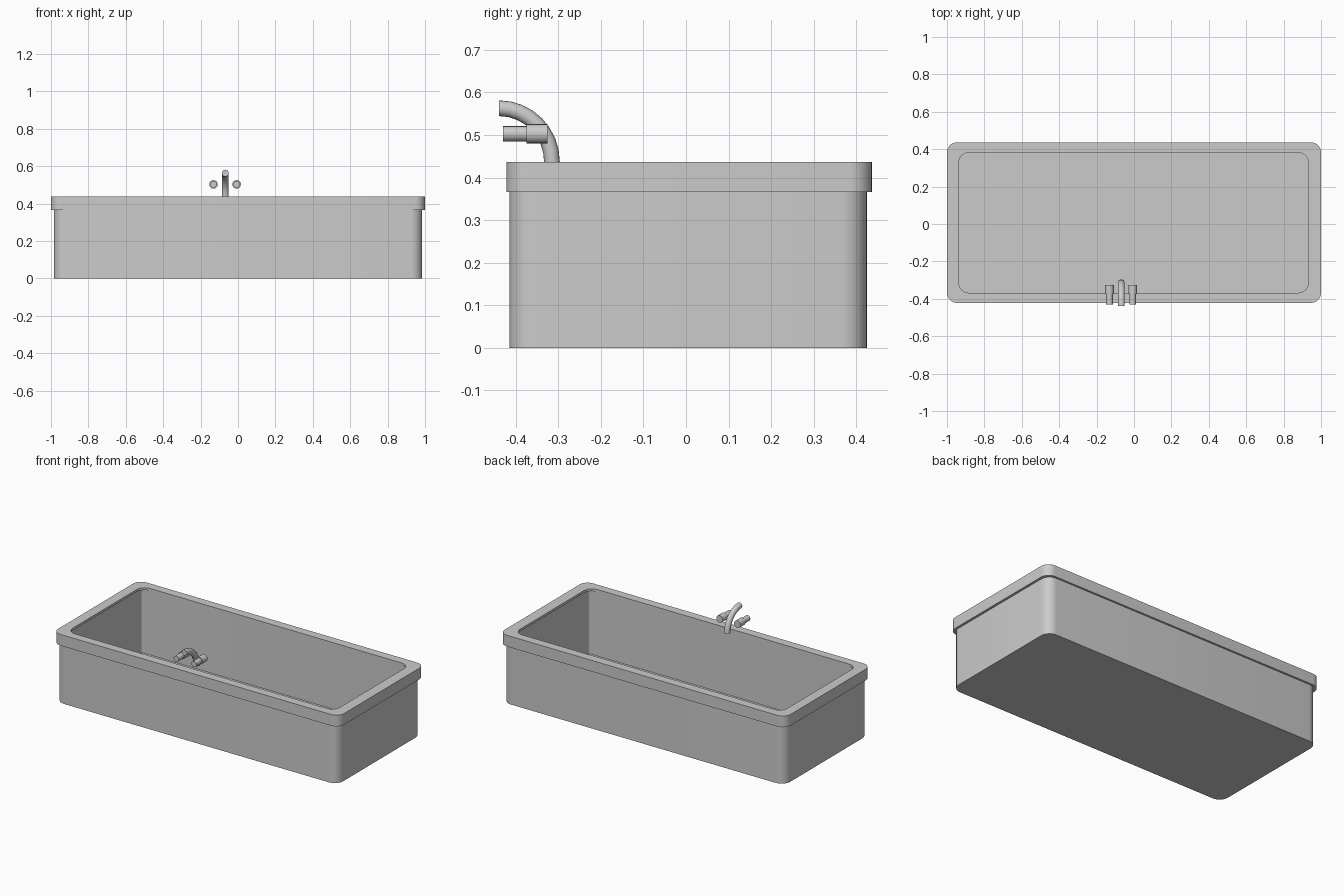
import bpy, bmesh, math

if "Cube" in bpy.data.objects:
    bpy.data.objects.remove(bpy.data.objects["Cube"])

SEG = 8  # segments per rounded corner


def ring(x0, x1, y0, y1, r, z):
    """Rounded rectangle outline at height z."""
    pts = []
    corners = [(x1 - r, y1 - r), (x0 + r, y1 - r), (x0 + r, y0 + r), (x1 - r, y0 + r)]
    for k, (cx, cy) in enumerate(corners):
        for i in range(SEG + 1):
            a = math.pi / 2 * (k + i / SEG)
            pts.append((cx + r * math.cos(a), cy + r * math.sin(a), z))
    return pts


def loft(name, rings):
    """Skin a stack of rings and cap both ends."""
    bm = bmesh.new()
    loops = [[bm.verts.new(p) for p in r] for r in rings]
    n = len(loops[0])
    for a, b in zip(loops, loops[1:]):
        for i in range(n):
            j = (i + 1) % n
            bm.faces.new((a[i], a[j], b[j], b[i]))
    bm.faces.new(loops[0][::-1])
    bm.faces.new(loops[-1])
    bmesh.ops.recalc_face_normals(bm, faces=bm.faces)
    me = bpy.data.meshes.new(name)
    bm.to_mesh(me)
    bm.free()
    ob = bpy.data.objects.new(name, me)
    bpy.context.collection.objects.link(ob)
    bpy.ops.object.select_all(action='DESELECT')
    ob.select_set(True)
    bpy.context.view_layer.objects.active = ob
    bpy.ops.object.shade_smooth_by_angle(angle=math.radians(35))
    return ob


def circle(x, y, z, r, tilt=math.pi / 2, n=16):
    """Circle spanned by x and the radial direction (0, cos tilt, sin tilt)."""
    out = []
    for i in range(n):
        a = 2 * math.pi * i / n
        s = r * math.sin(a)
        out.append((x + r * math.cos(a), y + s * math.cos(tilt), z + s * math.sin(tilt)))
    return out


# Basin: outer wall, overhanging rim, opening and deep inside
body = (-0.985, 0.985, -0.415, 0.425, 0.06)
rim = (-1.0, 1.0, -0.422, 0.437, 0.055)
opening = (-0.937, 0.932, -0.368, 0.382, 0.055)
cavity = (-0.942, 0.937, -0.373, 0.387, 0.012)
loft("basin", [
    ring(*body, 0.0), ring(*body, 0.366),
    ring(*rim, 0.366), ring(*rim, 0.437),
    ring(*opening, 0.437), ring(*opening, 0.422),
    ring(*cavity, 0.422), ring(*cavity, 0.014),
])

# Spout: quarter-circle pipe
arc = [math.pi / 2 * i / 8 for i in range(9)]
loft("spout", [circle(-0.068, -0.439 + 0.124 * math.cos(a), 0.437 + 0.126 * math.sin(a), 0.0185, a)
               for a in arc])

# Tap handles: thick base, thinner grip
for side, x in (("left", -0.131), ("right", -0.007)):
    profile = [(-0.43, 0.018), (-0.375, 0.018), (-0.375, 0.023), (-0.325, 0.023)]
    loft(side + "_handle", [circle(x, y, 0.503, r) for y, r in profile])
